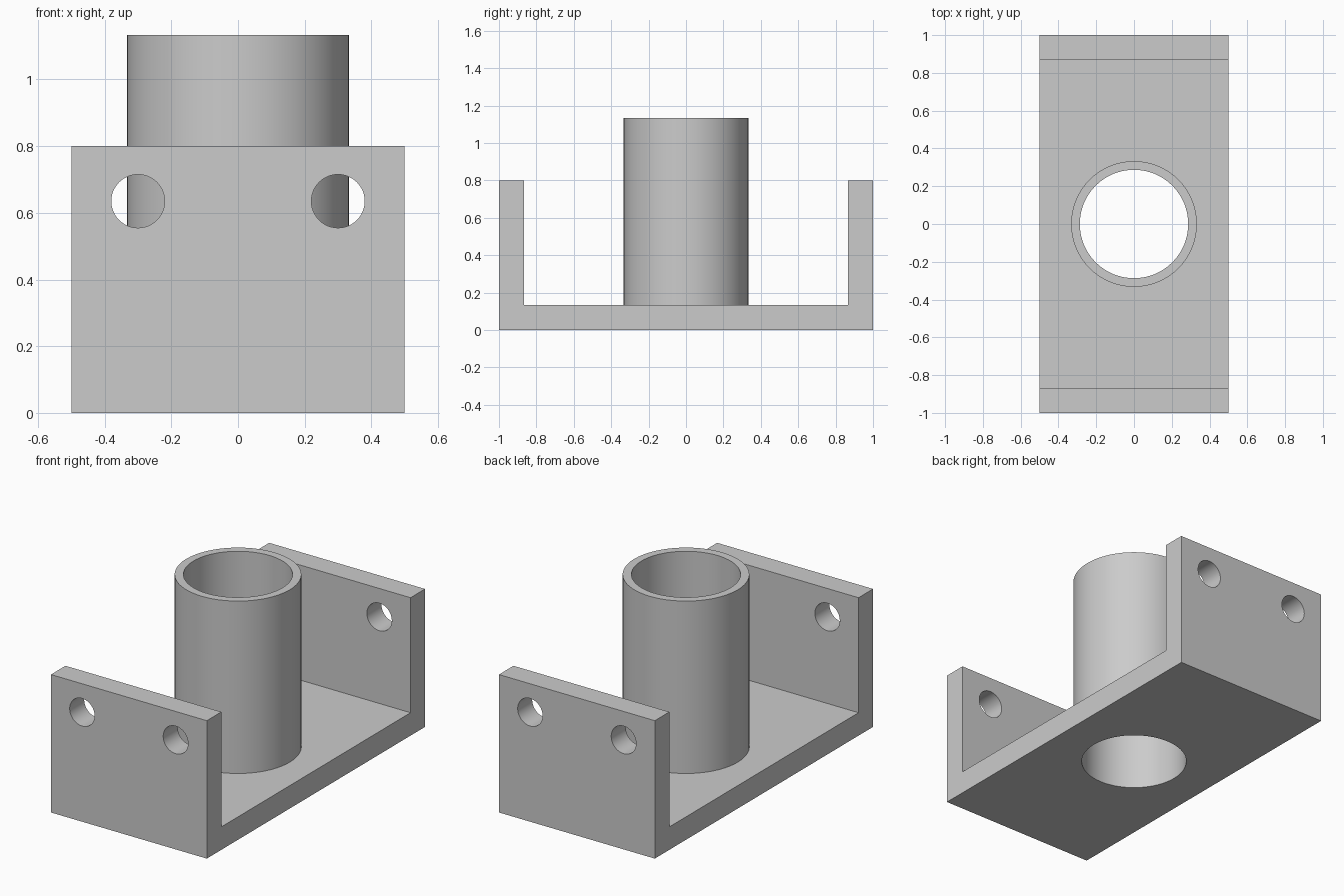
import bpy
import bmesh
from math import pi, radians
from mathutils import Matrix

cube = bpy.data.objects.get("Cube")
if cube:
    bpy.data.objects.remove(cube, do_unlink=True)

LENGTH, WIDTH, WALL = 2.0, 1.0, 0.133
SIDE_TOP, TUBE_TOP = 0.8, 1.133
TUBE_R, BORE_R = 0.333, 0.287
HOLE_X, HOLE_Z, HOLE_R = 0.3, 0.635, 0.08

grey = bpy.data.materials.new("plain grey")
grey.use_nodes = True
colour = (0.6, 0.6, 0.6, 1)
grey.diffuse_color = colour
grey.node_tree.nodes["Principled BSDF"].inputs["Base Color"].default_value = colour


def make_object(name, bm):
    bmesh.ops.recalc_face_normals(bm, faces=bm.faces)
    mesh = bpy.data.meshes.new(name)
    bm.to_mesh(mesh)
    bm.free()
    mesh.materials.append(grey)
    obj = bpy.data.objects.new(name, mesh)
    bpy.context.collection.objects.link(obj)
    return obj


def cylinder(name, radius, depth, centre, along_y=False, sides=64):
    bm = bmesh.new()
    turn = Matrix.Rotation(pi / 2 if along_y else 0, 4, "X")
    bmesh.ops.create_cone(bm, cap_ends=True, segments=sides, radius1=radius,
                          radius2=radius, depth=depth,
                          matrix=Matrix.Translation(centre) @ turn)
    return make_object(name, bm)


def combine(target, tool, operation):
    """Apply a boolean with the tool, then discard the tool."""
    mod = target.modifiers.new(operation.lower(), "BOOLEAN")
    mod.operation, mod.object, mod.solver = operation, tool, "EXACT"
    bpy.context.view_layer.objects.active = target
    bpy.ops.object.modifier_apply(modifier=mod.name)
    bpy.data.objects.remove(tool, do_unlink=True)


# U-shaped bracket: side profile extruded across the width
half, inner = LENGTH / 2, LENGTH / 2 - WALL
profile = [(-half, 0), (half, 0), (half, SIDE_TOP), (inner, SIDE_TOP),
           (inner, WALL), (-inner, WALL), (-inner, SIDE_TOP), (-half, SIDE_TOP)]
bm = bmesh.new()
face = bm.faces.new([bm.verts.new((-WIDTH / 2, y, z)) for y, z in profile])
sweep = bmesh.ops.extrude_face_region(bm, geom=[face])["geom"]
bmesh.ops.translate(bm, vec=(WIDTH, 0, 0),
                    verts=[v for v in sweep if isinstance(v, bmesh.types.BMVert)])
bracket = make_object("bracket_with_tube", bm)

# Upright tube rooted in the base, bored right through
root = WALL / 2
combine(bracket, cylinder("tube", TUBE_R, TUBE_TOP - root,
                          (0, 0, (TUBE_TOP + root) / 2)), "UNION")
combine(bracket, cylinder("tube_bore", BORE_R, 3, (0, 0, 0.5)), "DIFFERENCE")

# Two bolt holes in each end wall
for x in (-HOLE_X, HOLE_X):
    for y in (-half, half):
        combine(bracket, cylinder("bolt_hole", HOLE_R, WALL * 3, (x, y, HOLE_Z),
                                  along_y=True, sides=48), "DIFFERENCE")

# Smooth round walls, crisp edges
bpy.ops.object.select_all(action="DESELECT")
bracket.select_set(True)
bpy.context.view_layer.objects.active = bracket
bpy.ops.object.shade_smooth_by_angle(angle=radians(30))
